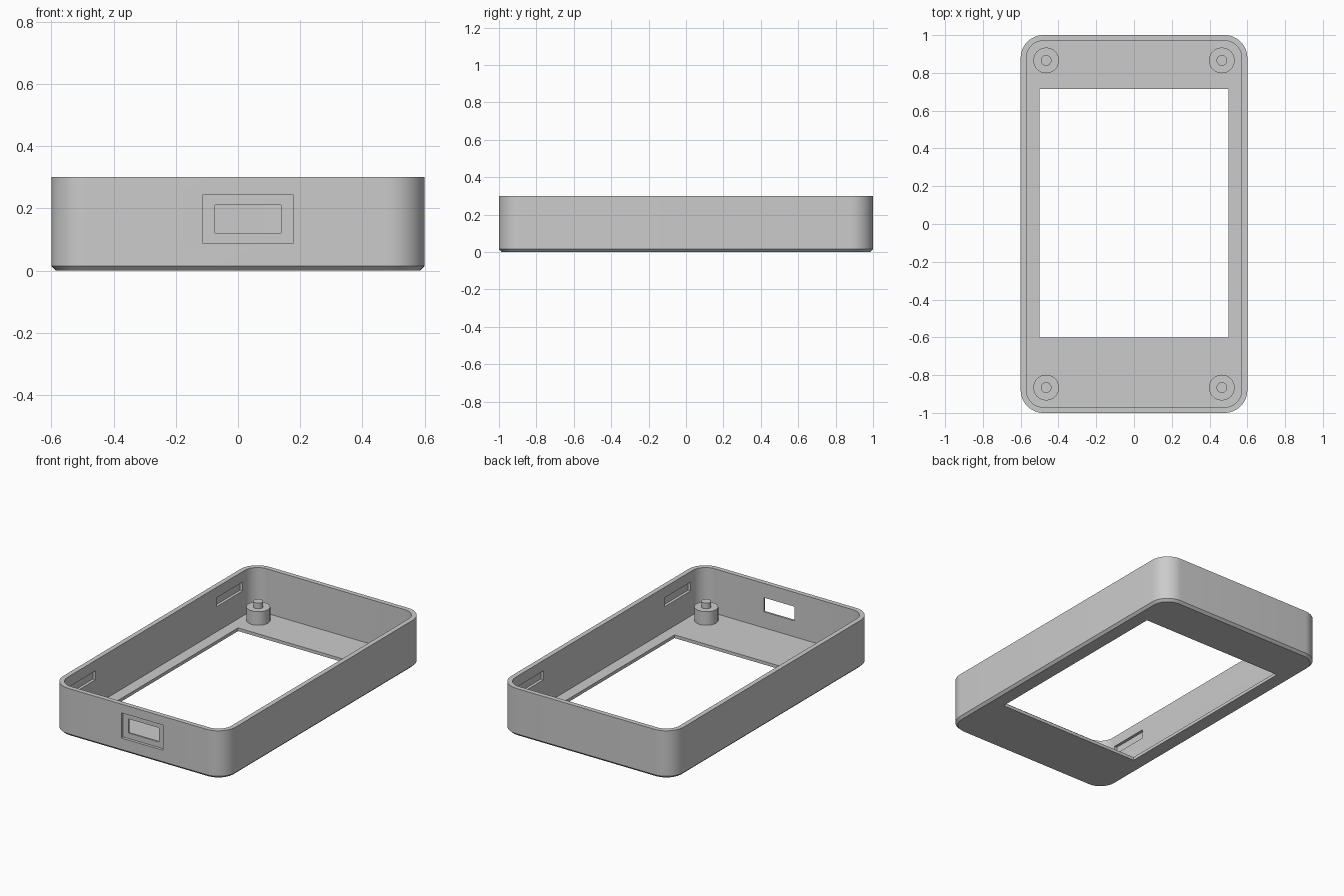
import bpy, bmesh, math

cube = bpy.data.objects.get("Cube")
if cube:
    bpy.data.objects.remove(cube, do_unlink=True)

# Main dimensions
HALF_X, HALF_Y, HEIGHT = 0.6, 1.0, 0.3
RADIUS, WALL, FLOOR, CHAMFER = 0.12, 0.03, 0.02, 0.015

grey = bpy.data.materials.new("plain grey")
grey.use_nodes = True
colour = (0.6, 0.6, 0.6, 1)
grey.diffuse_color = colour
grey.node_tree.nodes["Principled BSDF"].inputs["Base Color"].default_value = colour


def make_object(name, bm):
    bmesh.ops.recalc_face_normals(bm, faces=bm.faces[:])
    mesh = bpy.data.meshes.new(name)
    bm.to_mesh(mesh)
    bm.free()
    mesh.materials.append(grey)
    obj = bpy.data.objects.new(name, mesh)
    bpy.context.collection.objects.link(obj)
    return obj


def activate(obj):
    bpy.ops.object.select_all(action='DESELECT')
    obj.select_set(True)
    bpy.context.view_layer.objects.active = obj


def smooth(obj):
    activate(obj)
    bpy.ops.object.shade_smooth_by_angle(angle=math.radians(30))


def rounded_outline(inset, steps=12):
    """Rounded rectangle, moved inward by inset."""
    r = RADIUS - inset
    points = []
    for quarter, (sx, sy) in enumerate([(1, 1), (-1, 1), (-1, -1), (1, -1)]):
        for i in range(steps + 1):
            a = (quarter + i / steps) * math.pi / 2
            points.append((sx * (HALF_X - RADIUS) + r * math.cos(a),
                           sy * (HALF_Y - RADIUS) + r * math.sin(a)))
    return points


def loft(name, rings):
    """Skin a stack of joined rings and cap both ends."""
    bm = bmesh.new()
    loops = [[bm.verts.new((x, y, z)) for x, y in outline] for outline, z in rings]
    n = len(loops[0])
    for low, high in zip(loops, loops[1:]):
        for i in range(n):
            j = (i + 1) % n
            bm.faces.new((low[i], low[j], high[j], high[i]))
    bm.faces.new(loops[0][::-1])
    bm.faces.new(loops[-1])
    return make_object(name, bm)


def circle(x, y, r, n=32):
    return [(x + r * math.cos(2 * math.pi * i / n),
             y + r * math.sin(2 * math.pi * i / n)) for i in range(n)]


def cut_box(target, x, y, z):
    """Subtract a box given by its x, y and z ranges."""
    corners = [(x[0], y[0]), (x[1], y[0]), (x[1], y[1]), (x[0], y[1])]
    cutter = loft("cutter", [(corners, z[0]), (corners, z[1])])
    cutter.hide_render = True
    mod = target.modifiers.new("cut", 'BOOLEAN')
    mod.operation, mod.solver, mod.object = 'DIFFERENCE', 'EXACT', cutter
    activate(target)
    bpy.ops.object.modifier_apply(modifier=mod.name)
    bpy.data.objects.remove(cutter, do_unlink=True)


# Open tray: chamfered base, outer wall, rim, inner wall, floor
case = loft("case_shell", [
    (rounded_outline(CHAMFER), 0),
    (rounded_outline(0), CHAMFER),
    (rounded_outline(0), HEIGHT),
    (rounded_outline(WALL), HEIGHT),
    (rounded_outline(WALL), FLOOR),
])

# Large display window in the floor
cut_box(case, (-0.5, 0.5), (-0.6, 0.715), (-0.1, 0.1))

# Connector port in the front wall, with a shallow recess around it
cut_box(case, (-0.112, 0.177), (-1.1, -HALF_Y + 0.018), (0.087, 0.245))
cut_box(case, (-0.074, 0.138), (-1.1, -0.9), (0.121, 0.21))

# Blind clip slots inside the long walls
for side in (-1, 1):
    for y in (-0.73, 0.73):
        x = sorted((side * 0.5, side * (HALF_X - WALL + 0.018)))
        cut_box(case, x, (y - 0.128, y + 0.128), (0.178, 0.234))
smooth(case)

# Corner posts, each a wide boss with a locating pin on top
for sx, x_name in ((-1, "right"), (1, "left")):
    for sy, y_name in ((-1, "front"), (1, "back")):
        x, y = sx * 0.465, sy * 0.866
        boss, pin = circle(x, y, 0.068), circle(x, y, 0.028)
        smooth(loft(f"post_{y_name}_{x_name}", [
            (boss, FLOOR - 0.005), (boss, 0.105), (pin, 0.105), (pin, 0.14)]))
